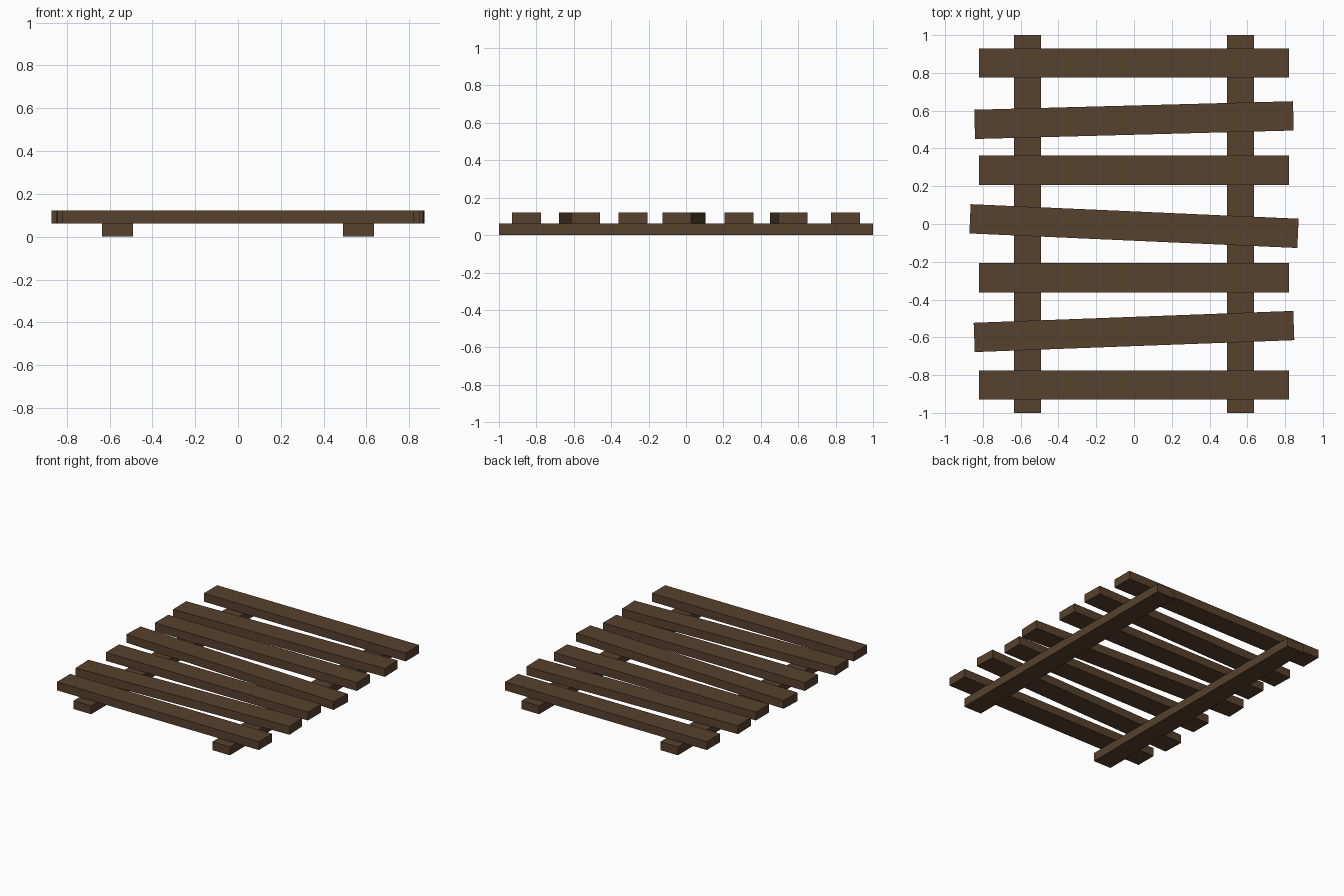
import bpy
import math

if "Cube" in bpy.data.objects:
    bpy.data.objects.remove(bpy.data.objects["Cube"])

wood = bpy.data.materials.new("dark brown wood")
wood.diffuse_color = (0.095, 0.053, 0.026, 1)
wood.use_nodes = True
wood.node_tree.nodes["Principled BSDF"].inputs["Base Color"].default_value = wood.diffuse_color

T = 0.061  # board thickness


def board(name, size, loc, angle=0.0):
    bpy.ops.mesh.primitive_cube_add(size=1, location=loc, rotation=(0, 0, math.radians(angle)))
    ob = bpy.context.object
    ob.name = name
    ob.scale = size
    bpy.ops.object.transform_apply(location=False, rotation=False, scale=True)
    ob.data.materials.append(wood)


# two long rails on the ground
for side, x in (("left", -0.563), ("right", 0.563)):
    board(side + "_rail", (0.143, 2.0, T), (x, 0, T / 2))

# cross planks: y centre, length, tilt in degrees
planks = [
    (0.852, 1.64, 0), (0.55, 1.688, 1.53), (0.284, 1.64, 0), (-0.011, 1.738, -2.54),
    (-0.284, 1.64, 0), (-0.569, 1.693, 2.13), (-0.852, 1.64, 0),
]
for i, (y, length, tilt) in enumerate(planks, 1):
    board(f"cross_plank_{i}", (length, 0.155, T), (0, y, T * 1.5), tilt)
